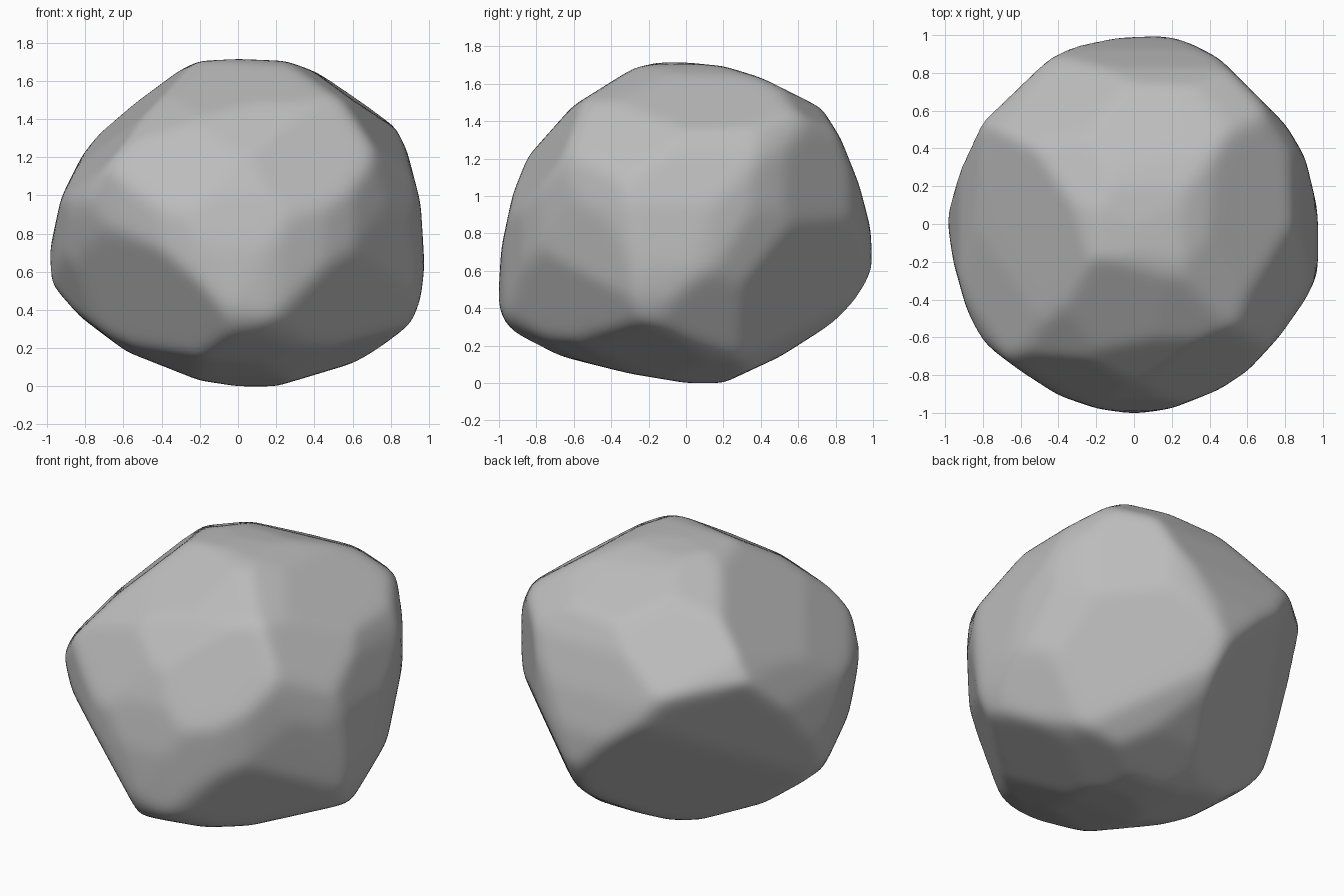
import bpy
import bmesh
from math import radians, sin, cos
from mathutils import Vector

MIDDLE = 0.85
WEAR = 0.007  # stone lost when the edges are worn
X, Y, Z = Vector((1, 0, 0)), Vector((0, 1, 0)), Vector((0, 0, 1))

start_cube = bpy.data.objects.get("Cube")
if start_cube:
    bpy.data.objects.remove(start_cube, do_unlink=True)


def slanted_axes(azimuth, elevation):
    """Across and up axes of a tilted outline plane."""
    a, e = radians(azimuth), radians(elevation)
    across = Vector((cos(a), sin(a), 0))
    outward = Vector((sin(a), -cos(a), 0))
    upward = Z * cos(e) - outward * sin(e)
    return across, upward


def chisel_planes(axes, outline, drop=0.0):
    """One cutting plane for every edge of a convex outline in hundredths."""
    across, upward = axes
    points = [Vector((u / 100, v / 100 - drop)) for u, v in outline]
    planes = []
    for start, end in zip(points, points[1:] + points[:1]):
        edge = (end - start).normalized()
        normal = Vector((edge.y, -edge.x))
        if normal.dot((start + end) / 2) < 0:
            normal = -normal
        reach = max(normal.dot(p) for p in points)
        planes.append((across * normal.x + upward * normal.y, reach))
    return planes


# Outlines of the boulder: across the width, the depth and the plan
width_outline = [
    (-97, 53), (-98, 70), (-92, 98), (-81, 120), (-62, 144), (-40, 160),
    (-20, 169), (0, 170), (25, 169), (50, 160), (80, 139), (88, 122),
    (95, 95), (97, 62), (95, 45), (90, 32), (80, 23), (60, 12),
    (20, 0), (0, 0), (-20, 3), (-58, 18), (-82, 36)]
depth_outline = [
    (-100, 42), (-98, 72), (-92, 100), (-84, 120), (-60, 147), (-28, 167),
    (-15, 170), (0, 170), (20, 168), (40, 162), (72, 146), (82, 130),
    (92, 105), (98, 82), (99, 60), (93, 46), (80, 33), (50, 14),
    (20, 0), (0, 0), (-30, 5), (-70, 15), (-90, 25), (-97, 33)]
plan_outline = [
    (-98, 0), (-97, 18), (-88, 43), (-70, 70), (-50, 85), (-30, 95),
    (-10, 100), (15, 100), (30, 95), (45, 87), (80, 52), (90, 35),
    (96, 10), (98, -10), (96, -28), (85, -50), (60, -77), (45, -87),
    (20, -97), (0, -100), (-20, -97), (-40, -90), (-60, -77), (-80, -62),
    (-88, -45), (-95, -20)]

# Outlines that trim the corners on a slant
front_slant = [
    (-101, 10), (-96, -11), (-57, -82), (-19, -89), (7, -88), (65, -75),
    (86, -40), (98, 18), (92, 56), (68, 72), (7, 86), (-20, 83),
    (-69, 46), (-95, 21)]
back_slant = [
    (-5, 91), (-27, 84), (-89, 52), (-96, 36), (-97, 13), (-93, -20),
    (-73, -57), (-50, -76), (-15, -86), (8, -86), (49, -75), (79, -56),
    (94, -25), (101, 10), (98, 30), (91, 43), (55, 67)]
under_slant = [
    (-9, 94), (-24, 93), (-61, 71), (-94, 31), (-97, 10), (-93, -25),
    (-72, -72), (-52, -87), (-23, -91), (21, -85), (53, -75), (79, -57),
    (91, -25), (97, 18), (97, 31), (88, 43), (44, 77), (9, 93)]

planes = chisel_planes((X, Z), width_outline, MIDDLE)
planes += chisel_planes((Y, Z), depth_outline, MIDDLE)
planes += chisel_planes((X, Y), plan_outline)
planes += chisel_planes(slanted_axes(35, 23), front_slant)
planes += chisel_planes(slanted_axes(215, 23), back_slant)
planes += chisel_planes(slanted_axes(145, -23), under_slant)

# Broad flats: undercuts on both back corners, then the sloping front face
for facing, reach in (((-70, 64, -33), 0.79), ((-55, 65, -52), 0.74),
                      ((64, 67, -38), 0.86),
                      ((25, -85, 46), 0.89), ((-20, -86, 47), 0.89)):
    planes.append((Vector(facing).normalized(), reach))


def chiselled(direction):
    """Push a point outward until it meets the nearest cutting plane."""
    reach = min((limit + WEAR) / normal.dot(direction)
                for normal, limit in planes if normal.dot(direction) > 0.05)
    return direction * reach


# Carve a dense ball down to the planes, then wear the edges a little
bm = bmesh.new()
bmesh.ops.create_icosphere(bm, subdivisions=6, radius=1)
for vert in bm.verts:
    vert.co = chiselled(vert.co.normalized())
for _ in range(4):
    bmesh.ops.smooth_vert(bm, verts=bm.verts, factor=0.5,
                          use_axis_x=True, use_axis_y=True, use_axis_z=True)

# Stand it on the ground
lowest = min(v.co.z for v in bm.verts)
bmesh.ops.translate(bm, verts=bm.verts, vec=-Z * lowest)

mesh = bpy.data.meshes.new("boulder")
bm.to_mesh(mesh)
bm.free()
boulder = bpy.data.objects.new("boulder", mesh)
bpy.context.collection.objects.link(boulder)

# Plain grey stone
stone = bpy.data.materials.new("grey stone")
stone.use_nodes = True
colour = (0.5, 0.5, 0.5, 1)
stone.diffuse_color = colour
stone.node_tree.nodes["Principled BSDF"].inputs["Base Color"].default_value = colour
mesh.materials.append(stone)

bpy.ops.object.select_all(action="DESELECT")
boulder.select_set(True)
bpy.context.view_layer.objects.active = boulder
bpy.ops.object.shade_smooth_by_angle(angle=radians(40))
